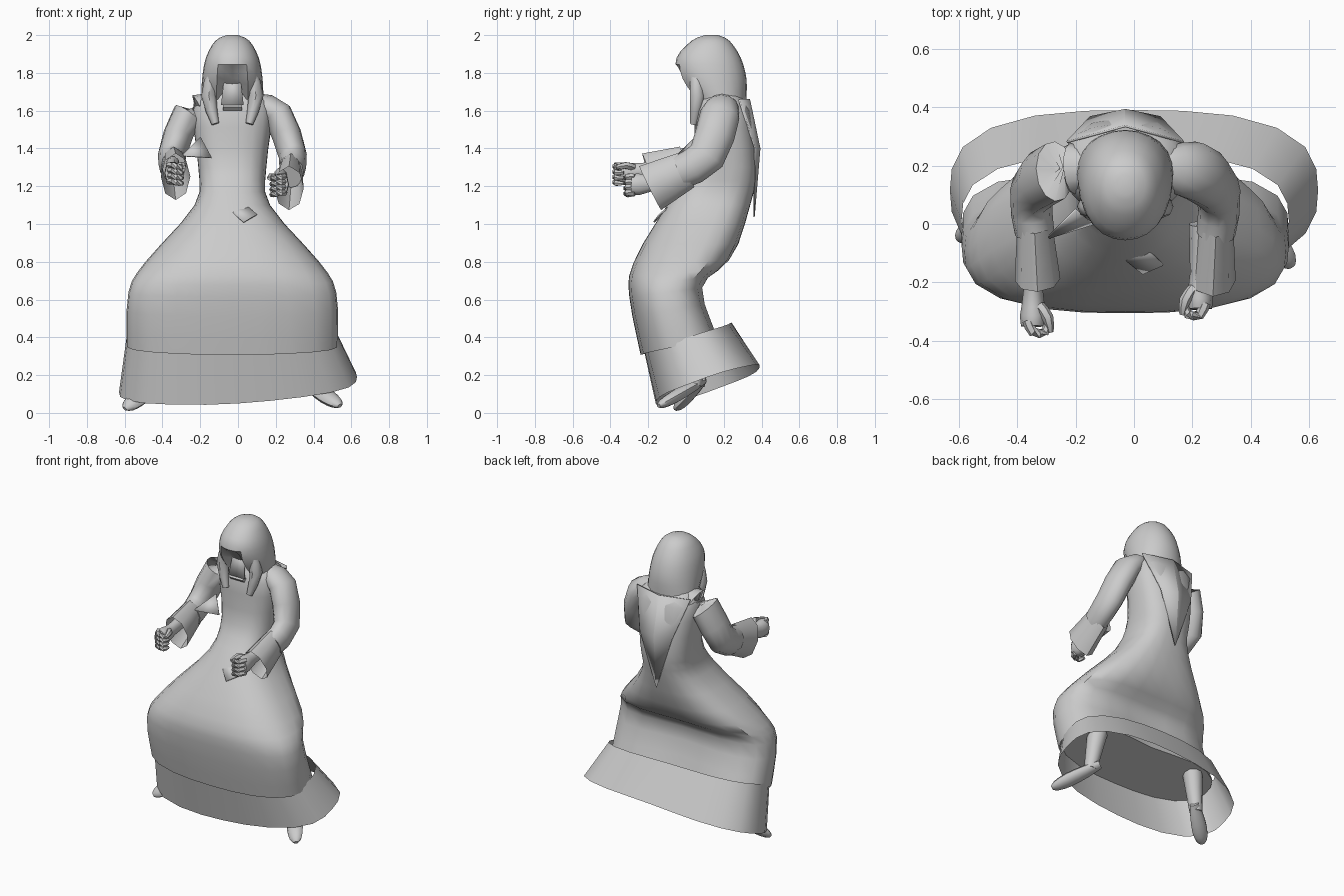
import bpy, bmesh, math
from mathutils import Vector

MIDDLE = -.03  # the upper body sits slightly to its right
SIDES = {"left": 1, "right": -1}

if "Cube" in bpy.data.objects:
    bpy.data.objects.remove(bpy.data.objects["Cube"], do_unlink=True)

grey = bpy.data.materials.new("plain_grey")
grey.use_nodes = True
grey.diffuse_color = (.6, .6, .6, 1)
shader = grey.node_tree.nodes["Principled BSDF"]
shader.inputs["Base Color"].default_value = grey.diffuse_color


def finish(name, bm, angle):
    bmesh.ops.recalc_face_normals(bm, faces=bm.faces)
    mesh = bpy.data.meshes.new(name)
    bm.to_mesh(mesh)
    bm.free()
    mesh.materials.append(grey)
    part = bpy.data.objects.new(name, mesh)
    bpy.context.collection.objects.link(part)
    bpy.ops.object.select_all(action="DESELECT")
    part.select_set(True)
    bpy.context.view_layer.objects.active = part
    bpy.ops.object.shade_smooth_by_angle(angle=math.radians(angle))
    return part


def loft(name, rings, cap_start=True, cap_end=True):
    bm = bmesh.new()
    loops = [[bm.verts.new(point) for point in ring] for ring in rings]
    for lower, upper in zip(loops, loops[1:]):
        for i in range(len(lower)):
            bm.faces.new((lower[i - 1], lower[i], upper[i], upper[i - 1]))
    if cap_start:
        bm.faces.new(loops[0])
    if cap_end:
        bm.faces.new(loops[-1])
    return finish(name, bm, 45)


def spline(keys, steps):
    """Fill in rows between the key rows with a smooth curve."""
    keys = [Vector(key) for key in keys]
    rows = []
    for i in range(len(keys) - 1):
        before, start, end = keys[max(i - 1, 0)], keys[i], keys[i + 1]
        after = keys[min(i + 2, len(keys) - 1)]
        for step in range(steps):
            t = step / steps
            leave, arrive = (end - before) / 2, (after - start) / 2
            bend = (start - end) * 2 + leave + arrive
            sway = (end - start) * 3 - leave * 2 - arrive
            rows.append(start + t * (leave + t * (sway + t * bend)))
    return rows + [keys[-1]]


def section(row, tilt=0, roll=0, notch=0, centre=MIDDLE, boxy=.1, count=24):
    """Horizontal ring; tilt lifts the back, roll lifts the left, notch dents the back."""
    z, half_width, front, back = row
    ring = []
    for i in range(count):
        angle = math.tau * i / count
        across, along = math.cos(angle), math.sin(angle)
        dent = notch * max(along, 0) * math.exp(-(across * 2) ** 2)
        corner = 1 + boxy * math.sin(angle * 2) ** 2
        x = centre + half_width * across * corner
        y = (front + back) / 2 + (back - front) / 2 * along * corner - dent
        ring.append(Vector((x, y, z + tilt * along + roll * across)))
    return ring


def tube(name, keys, flat=1, count=10, cap_start=True, cap_end=True):
    """Smooth tube through (x, y, z, radius); flat squeezes it sideways."""
    rows = spline(keys, 2)
    rings = []
    for i, (x, y, z, radius) in enumerate(rows):
        ahead, behind = rows[min(i + 1, len(rows) - 1)], rows[max(i - 1, 0)]
        along = (ahead - behind).xyz.normalized()
        guide = Vector((1, 0, 0)) if abs(along.x) < .8 else Vector((0, 0, 1))
        side = (guide - along * guide.dot(along)).normalized()
        rise = along.cross(side)
        ring = []
        for k in range(count):
            angle = math.tau * k / count
            offset = side * flat * math.cos(angle) + rise * math.sin(angle)
            ring.append(Vector((x, y, z)) + offset * radius)
        rings.append(ring)
    return loft(name, rings, cap_start, cap_end)


def plate(name, corners, faces):
    bm = bmesh.new()
    verts = [bm.verts.new(corner) for corner in corners]
    for face in faces:
        bm.faces.new([verts[i] for i in face])
    sheet = finish(name, bm, 20)
    thickness = sheet.modifiers.new("thickness", "SOLIDIFY")
    thickness.thickness = .008
    thickness.offset = 0


# Robe: torso, hips and bent-knee skirt as (height, half width, front, back)
robe = [(1.7, .13, .1, .27), (1.6, .21, .05, .34), (1.3, .18, .03, .375),
        (1.1, .2, -.1, .34), (.8, .46, -.28, .24), (.64, .55, -.3, .11),
        (.36, .56, -.24, .2)]
rings = []
for row in spline(robe, 3):
    fall = max(0, .9 - row[0])
    rings.append(section(row, tilt=fall / 10, notch=fall / 8))
loft("robe", rings)

# Trailing hem band, flaring low at the front and lifted at the back
hem_top = section((.4, .56, -.22, .24), tilt=.08)
hem_bottom = section((.15, .63, -.16, .39), tilt=.1, roll=.04, centre=0)
hem_middle = [(top + bottom) / 2 for top, bottom in zip(hem_top, hem_bottom)]
loft("hem_band", [hem_top, hem_middle, hem_bottom], False, False)

# Hood, with the middle of the front pushed in as the face opening
hood = [(2, .03, .1, .17), (1.97, .09, .03, .23), (1.88, .14, -.05, .29),
        (1.77, .16, -.04, .32), (1.66, .165, .04, .32)]
rings = [section(row, boxy=.02) for row in spline(hood, 3)]
for ring in rings:
    for point in ring:
        if point.z < 1.82 and abs(point.x - MIDDLE) < .06 and point.y < .1:
            point.y += .03 + (1.82 - point.z) / 2
loft("hood", rings)
tube("neck", [(MIDDLE, .15, 1.6, .1), (MIDDLE, .15, 1.7, .08)])
tube("collar", [(MIDDLE - .05, .04, 1.62, .02), (MIDDLE + .05, .04, 1.62, .02)], count=4)
plate("face_veil", [(MIDDLE - .04, .06, 1.8), (MIDDLE + .04, .06, 1.8),
                    (MIDDLE + .06, .03, 1.63), (MIDDLE - .06, .03, 1.63)], [range(4)])

# Long V-shaped fold hanging on the back
shoulder, wing = .2, .12
plate("back_fold",
      [(MIDDLE - shoulder, .28, 1.66), (MIDDLE, .335, 1.66), (MIDDLE + shoulder, .28, 1.66),
       (MIDDLE - wing, .365, 1.4), (MIDDLE, .39, 1.4), (MIDDLE + wing, .365, 1.4),
       (MIDDLE, .36, 1.04)],
      [(0, 1, 4, 3), (1, 2, 5, 4), (3, 4, 6), (4, 5, 6)])

# Belt flap and loose cloth point by the right arm
plate("belt_flap", [(-.08, -.08, 1.1), (.04, -.08, 1.1), (.1, -.14, 1.05), (.03, -.17, 1.01)],
      [range(4)])
plate("side_cloth", [(-.3, -.05, 1.36), (-.2, .05, 1.46), (-.14, 0, 1.35)], [range(3)])


def hood_drape(name, side):
    """Hood edge hanging over the chest."""
    tube(name + "_hood_drape",
         [(MIDDLE + side * .1, .05, 1.8, .03), (MIDDLE + side * .125, .06, 1.68, .04),
          (MIDDLE + side * .09, .04, 1.53, .02)], count=8)


def sleeve(name, side, lift):
    """Upper arm and bent elbow, then a tall flared open cuff."""
    tube(name + "_sleeve",
         [(MIDDLE + side * .13, .19, 1.64, .07), (MIDDLE + side * .24, .18, 1.58, .105),
          (MIDDLE + side * .32, .11, 1.36, .1),
          (MIDDLE + side * .31, -.03, 1.29 + lift / 2, .09)],
         flat=.75, count=12)
    tube(name + "_cuff",
         [(MIDDLE + side * .31, 0, 1.3 + lift / 2, .1),
          (MIDDLE + side * .3, -.19, 1.22 + lift, .13)],
         flat=.6, count=8, cap_start=False, cap_end=False)


def fist(name, side, lift):
    """Forearm, palm, four curled fingers stacked in height, and a thumb."""
    hand = Vector((MIDDLE + side * (.285 + lift), -.28 - lift, 1.24 + lift))

    def at(inward, forward, up, radius):
        return (*(hand + Vector((-side * inward, -forward, up))), radius)

    tube(name + "_forearm", [at(0, -.25, .04, .05), at(0, -.08, .01, .045),
                             at(0, 0, 0, .06), at(0, .04, 0, .055)], flat=.75)
    for finger in range(4):
        up = .04 - finger * .028
        tube(f"{name}_finger_{finger + 1}",
             [at(-.02, .02, up, .018), at(0, .06, up, .018),
              at(.04, .06, up - .01, .016), at(.05, .02, up - .01, .01)], count=6)
    tube(name + "_thumb", [at(.02, -.03, .03, .02), at(.05, .01, .04, .02),
                           at(.06, .06, .03, .01)], count=6)


def leg(name, side, lift):
    """Flat shoe with toe down and heel raised, and the shin above it."""
    toe = Vector((MIDDLE + side * .57, -.1 - lift * 3, .03 + lift / 2))
    heel = Vector((MIDDLE + side * .38, .09, .17))
    knee = Vector((MIDDLE + side * .38, .07, .42))
    shape = [(0, .01), (.1, .025), (.35, .034), (.7, .03), (1, .02)]
    tube(name + "_shoe", [(*toe.lerp(heel, t), radius) for t, radius in shape], flat=1.5)
    ankle = toe.lerp(heel, .8)
    tube(name + "_shin", [(*ankle, .04), (*knee, .065)])


# Paired parts: the right hand is held higher, the left foot stands higher
for name, side in SIDES.items():
    hood_drape(name, side)
    sleeve(name, side, lift=-side * .03)
    fist(name, side, lift=-side * .03)
    leg(name, side, lift=side * .015)
